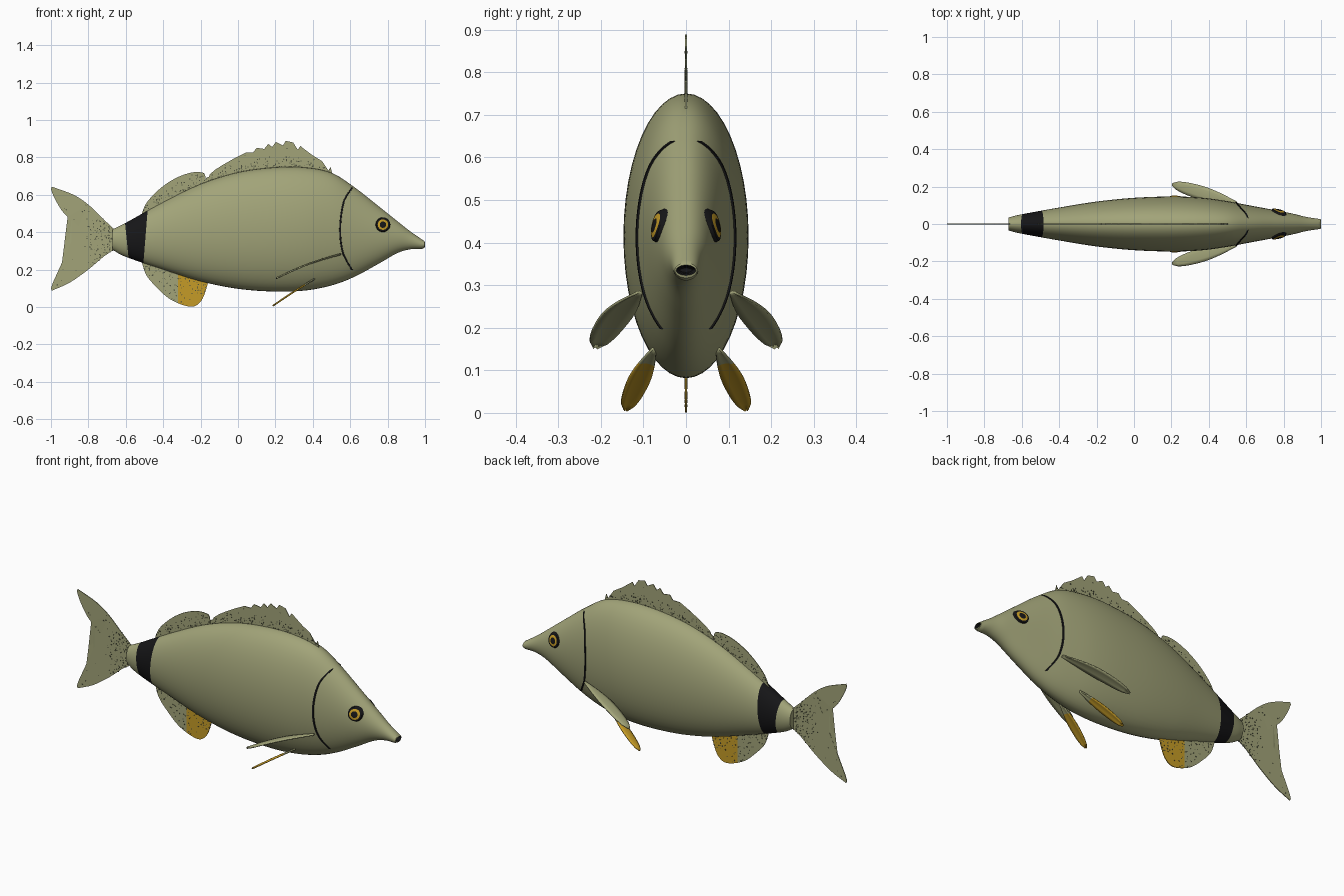
import bpy, bmesh, random
from math import sin, cos, pi, sqrt
from mathutils import Vector, Matrix

random.seed(4)
if "Cube" in bpy.data.objects:
    bpy.data.objects.remove(bpy.data.objects["Cube"], do_unlink=True)


def material(name, rgb):
    m = bpy.data.materials.new(name)
    m.use_nodes = True
    m.diffuse_color = (*rgb, 1)
    shader = next(n for n in m.node_tree.nodes if n.type == "BSDF_PRINCIPLED")
    shader.inputs["Base Color"].default_value = (*rgb, 1)
    return m


OLIVE, BLACK, YELLOW, SPECK = range(4)
PALETTE = [
    material("olive", (.36, .37, .19)),
    material("black", (.008, .008, .009)),
    material("golden yellow", (.56, .33, .02)),
    material("dark olive", (.08, .085, .05)),
]


def finish(name, bm, smooth=True, thickness=0):
    """Turn a bmesh into a named object carrying the palette."""
    bmesh.ops.recalc_face_normals(bm, faces=bm.faces)
    mesh = bpy.data.meshes.new(name)
    bm.to_mesh(mesh)
    bm.free()
    for m in PALETTE:
        mesh.materials.append(m)
    obj = bpy.data.objects.new(name, mesh)
    bpy.context.collection.objects.link(obj)
    if thickness:
        solid = obj.modifiers.new("thickness", "SOLIDIFY")
        solid.thickness = thickness
        solid.offset = 0
    if smooth:
        bpy.ops.object.select_all(action="DESELECT")
        bpy.context.view_layer.objects.active = obj
        obj.select_set(True)
        bpy.ops.object.shade_smooth_by_angle(angle=pi / 5)
    return obj


def loft(rows, closed, colour=lambda i: OLIVE, caps=False):
    """Skin a list of equal rows of points with quads."""
    bm = bmesh.new()
    grid = [[bm.verts.new(p) for p in row] for row in rows]
    n = len(grid[0])
    for i, (a, b) in enumerate(zip(grid, grid[1:])):
        for j in range(n if closed else n - 1):
            k = (j + 1) % n
            bm.faces.new((a[j], a[k], b[k], b[j])).material_index = colour(i)
    if caps:
        bm.faces.new(grid[0]).material_index = colour(0)
        bm.faces.new(grid[-1]).material_index = colour(len(rows) - 2)
    return bm


def spline(points, steps):
    """Smooth curve through points of any dimension."""
    p = [Vector(q) for q in points]
    p = [p[0] * 2 - p[1]] + p + [p[-1] * 2 - p[-2]]
    out = []
    for a, b, c, d in zip(p, p[1:], p[2:], p[3:]):
        for s in range(steps):
            t = s / steps
            out.append(b + (c - a) * (t / 2) + (a * 2 - b * 5 + c * 4 - d) * (t * t / 2)
                       + (b * 3 - a - c * 3 + d) * (t ** 3 / 2))
    return out + [p[-2]]


# Body sections: x, top, bottom, half width
SECTIONS = spline([
    (-.67, .415, .305, .035), (-.6, .45, .268, .052), (-.4, .56, .2, .088),
    (-.2, .657, .137, .12), (0, .72, .097, .14), (.2, .747, .082, .147),
    (.36, .746, .088, .141), (.5, .717, .115, .122), (.62, .642, .16, .099),
    (.75, .54, .23, .075), (.85, .46, .287, .055), (.92, .405, .308, .038),
    (.985, .36, .311, .028)], 6)


def section(x):
    for a, b in zip(SECTIONS, SECTIONS[1:]):
        if x <= b[0]:
            return a.lerp(b, (x - a[0]) / (b[0] - a[0]))
    return SECTIONS[-1]


def skin(x, z, side, lift):
    """Point on the flank at x, z, raised outwards by lift."""
    _, top, bottom, width = section(x)
    k = (2 * z - top - bottom) / (top - bottom)
    return Vector((x, side * (width * sqrt(max(0, 1 - k * k)) + lift), z))


def ring(x, top, bottom, width, n=48):
    mid, half = (top + bottom) / 2, (top - bottom) / 2
    return [(x, width * cos(2 * pi * j / n), mid + half * sin(2 * pi * j / n)) for j in range(n)]


# Body with rolled lips and a hollow mouth
rings = [ring(*s) for s in SECTIONS]
outer = len(rings)
rings += [ring(.997, .352, .317, .026), ring(.999, .347, .323, .023),
          ring(.99, .343, .327, .02), ring(.95, .34, .33, .014)]
body = loft(rings, True, lambda i: BLACK if i > outer else OLIVE, True)

# Tail band, cut along two slanted planes
band = [(Vector((-.595, 0, .36)), Vector((1, 0, .1))), (Vector((-.495, 0, .37)), Vector((-1, 0, .08)))]
for point, normal in band:
    bmesh.ops.bisect_plane(body, geom=body.verts[:] + body.edges[:] + body.faces[:],
                           plane_co=point, plane_no=normal)
for f in body.faces:
    if all((f.calc_center_median() - p).dot(n) > 0 for p, n in band):
        f.material_index = BLACK
finish("body", body)


def inside(x, z, outline):
    hit = False
    for (x1, z1), (x2, z2) in zip(outline, outline[1:] + outline[:1]):
        if (z1 > z) != (z2 > z) and x < x1 + (z - z1) / (z2 - z1) * (x2 - x1):
            hit = not hit
    return hit


def flat_fin(name, outline, density, dots, yellow_from=None):
    """Thin upright fin, with small speckles where density allows."""
    bm = bmesh.new()
    face = bm.faces.new([bm.verts.new((p[0], 0, p[1])) for p in outline])
    bmesh.ops.triangulate(bm, faces=[face])
    if yellow_from is not None:
        bmesh.ops.bisect_plane(bm, geom=bm.verts[:] + bm.edges[:] + bm.faces[:],
                               plane_co=(yellow_from, 0, 0), plane_no=(1, 0, 0))
        for f in bm.faces:
            if f.calc_center_median().x > yellow_from:
                f.material_index = YELLOW
    finish(name, bm, False, .004)
    spots = bmesh.new()
    xs, zs = zip(*outline)
    while dots:
        x, z = random.uniform(min(xs), max(xs)), random.uniform(min(zs), max(zs))
        _, top, bottom, _ = section(max(x, -.67))
        gap = -.67 - x if x < -.67 else max(z - top, bottom - z)
        if gap > 0 and inside(x, z, outline) and random.random() < density(gap):
            place = Matrix.Translation((x, 0, z)) @ Matrix.Rotation(pi / 2, 4, "X")
            size = random.uniform(.002, .0042)
            bmesh.ops.create_cone(spots, cap_ends=True, segments=6, radius1=size,
                                  radius2=size, depth=.006, matrix=place)
            dots -= 1
    for f in spots.faces:
        f.material_index = SPECK
    finish(name + "_speckles", spots, False)


def pairs(curve):
    return [tuple(p) for p in curve]


# Forked tail fin
upper = spline([(-.65, .405), (-.72, .47), (-.8, .547), (-.88, .6), (-.995, .643)], 4)
fork = spline([(-1, .63), (-.98, .58), (-.93, .5), (-.85, .43), (-.818, .365),
               (-.85, .3), (-.93, .22), (-.98, .15), (-1, .1)], 4)
lower = spline([(-.995, .087), (-.9, .13), (-.8, .2), (-.72, .268), (-.65, .315)], 4)
flat_fin("tail_fin", pairs(upper + fork + lower), lambda g: max(.05, 1 - g * 6), 130)

# Soft rear dorsal fin
soft = spline([(-.52, .48), (-.49, .555), (-.42, .63), (-.34, .685), (-.26, .716),
               (-.2, .72), (-.175, .7), (-.17, .6)], 5)
flat_fin("rear_dorsal_fin", pairs(soft), lambda g: max(.03, 1 - g * 14), 70)

# Spiny dorsal fin with teeth that deepen forwards
crest = spline([(-.17, .69), (-.12, .735), (0, .805), (.12, .858), (.24, .888),
                (.32, .868), (.4, .81), (.5, .75)], 6)
spiny = [(-.17, .6)]
teeth = 15
for i in range(teeth):
    t = i / teeth
    tip, notch = (crest[int((t + s / teeth) * (len(crest) - 1))] for s in (.2, .8))
    spiny += [(tip[0], tip[1]), (notch[0], max(notch[1] - .008 - .03 * t, section(notch[0])[1] + .004))]
spiny += [(.495, .75), (.51, .69), (.3, .7), (.1, .68)]
flat_fin("spiny_dorsal_fin", spiny, lambda g: max(.04, 1 - g * 16), 130)

# Anal fin, golden towards the front
anal = spline([(-.52, .26), (-.49, .17), (-.43, .1), (-.37, .046), (-.3, .012),
               (-.24, .002), (-.2, .028), (-.175, .08), (-.15, .17)], 5)
flat_fin("anal_fin", pairs(anal), lambda g: max(.25, 1 - g * 8), 90, -.32)


def paddle(name, root, tip, width, bow, side, colour):
    """Leaf-shaped paired fin, bowed a little upwards."""
    root, tip = Vector(root), Vector(tip)
    axis = (tip - root).normalized()
    across = (Vector((0, 1, 0)) - axis * axis.y).normalized()
    rows = []
    for i in range(13):
        t = i / 12
        half = width * (.2 + .8 * sin(pi * min(t * .85, .5))) * sqrt(max(.02, 1 - t ** 5))
        mid = root.lerp(tip, t) + Vector((0, 0, bow * sin(pi * t)))
        row = [mid + across * half * k + Vector((0, 0, .004 * (1 - k * k))) for k in (-1, -.5, 0, .5, 1)]
        rows.append([(p.x, p.y * side, p.z) for p in row])
    finish(name, loft(rows, False, colour), True, .006)


for label, s in (("front_side", -1), ("back_side", 1)):
    # Paired fins
    paddle(label + "_pectoral_fin", (.55, .11, .28), (.205, .213, .152), .038, .012, s, lambda i: OLIVE)
    paddle(label + "_pelvic_fin", (.41, .075, .148), (.188, .142, .005), .027, .003, s,
           lambda i: OLIVE if i < 3 else YELLOW)

    # Gill cover line
    arc = spline([(.61, .638), (.565, .56), (.546, .42), (.561, .29), (.61, .197)], 8)
    strip = [[skin(x + d, z, s, h) for d, h in ((-.005, -.002), (-.004, .004), (.004, .004), (.005, -.002))]
             for x, z in arc]
    finish(label + "_gill_line", loft(strip, False, lambda i: BLACK))

    # Eye: dark pupil, golden iris and black rim
    eye = []
    for r, lift in ((.002, .013), (.017, .012), (.028, .01), (.036, .008), (.041, -.004)):
        turn = [2 * pi * j / 28 for j in range(28)]
        eye.append([skin(.775 + r * cos(a), .44 + r * sin(a), s, lift) for a in turn])
    finish(label + "_eye", loft(eye, True, lambda i: YELLOW if i == 1 else BLACK, True))
